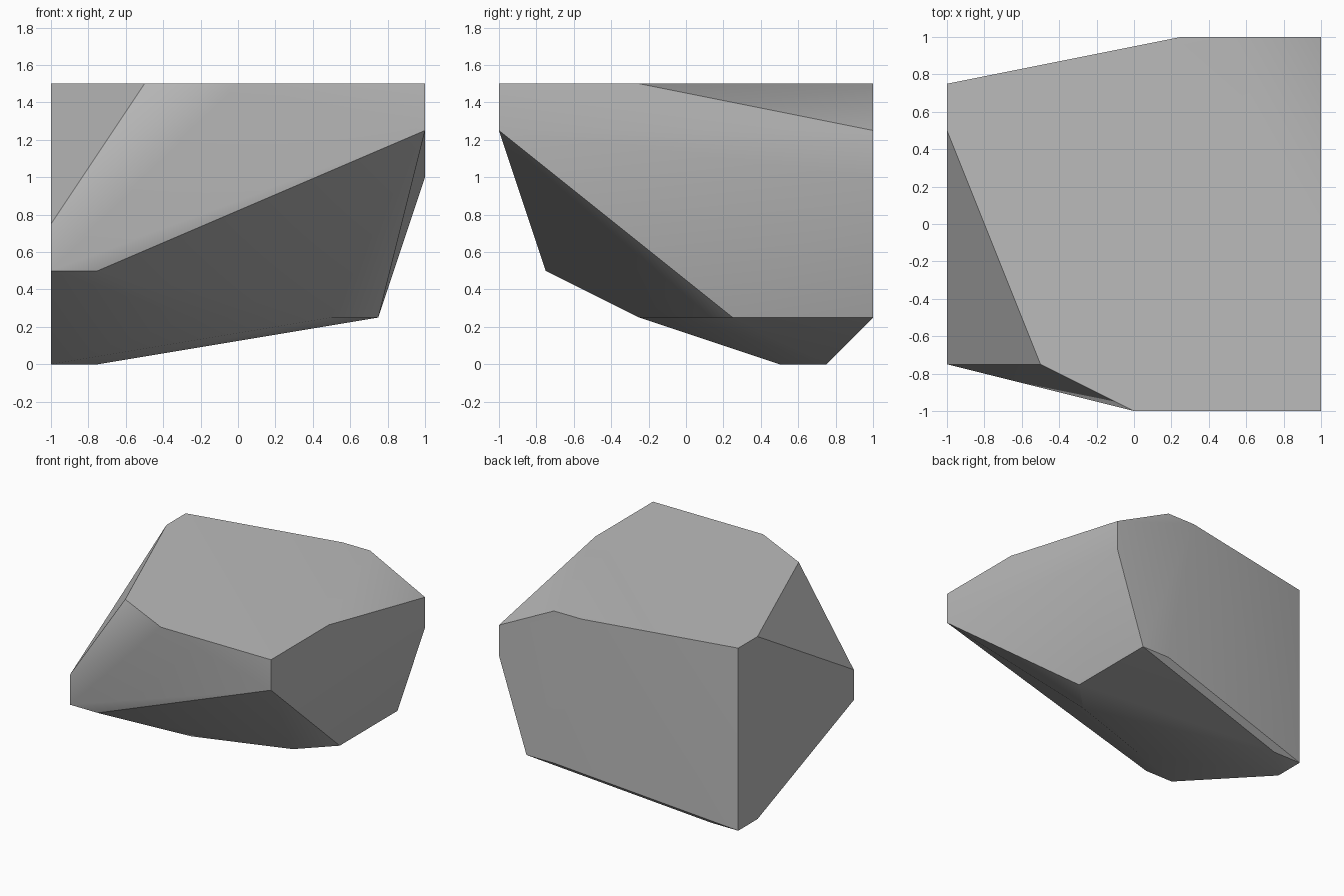
import bpy
import bmesh
from math import radians

default_cube = bpy.data.objects.get("Cube")
if default_cube:
    bpy.data.objects.remove(default_cube, do_unlink=True)


def make_material(name, colour):
    material = bpy.data.materials.new(name)
    material.use_nodes = True
    material.diffuse_color = colour
    shader = material.node_tree.nodes["Principled BSDF"]
    shader.inputs["Base Color"].default_value = colour
    shader.inputs["Roughness"].default_value = 0.9
    return material


# Corner outlines (x, y) of the boulder, on a quarter-unit grid
GRID = 0.25
foot = [(-4, 2), (-4, 3), (-3, 3)]
underside = [(-1, -1), (2, 0), (3, 1), (3, 4), (2, 4)]
front_lip = [(-4, -3), (-3, -3)]
front_notch = [(-4, -3)]
back_corner = [(4, 4)]
shoulder = [(4, -4), (4, 4)]
crown = [(-4, 3), (-4, 2), (-2, -3), (0, -4), (4, -4), (4, -1), (2, 4), (1, 4)]

# Each outline sits one grid step above the previous one
levels = [foot, underside, front_lip, front_notch, back_corner, shoulder, crown]


def build_boulder(name, levels, material):
    bm = bmesh.new()
    for height, outline in enumerate(levels):
        for x, y in outline:
            bm.verts.new((x * GRID, y * GRID, height * GRID))

    # Wrap the corners in a convex skin and merge its coplanar facets
    bmesh.ops.convex_hull(bm, input=bm.verts)
    bmesh.ops.dissolve_limit(bm, angle_limit=radians(0.5),
                             verts=bm.verts, edges=bm.edges)
    bmesh.ops.recalc_face_normals(bm, faces=bm.faces)

    mesh = bpy.data.meshes.new(name)
    bm.to_mesh(mesh)
    bm.free()
    mesh.materials.append(material)
    boulder = bpy.data.objects.new(name, mesh)
    bpy.context.collection.objects.link(boulder)
    return boulder


stone_grey = make_material("stone grey", (0.5, 0.5, 0.5, 1))
boulder = build_boulder("boulder", levels, stone_grey)

# Soften shallow facets, keep the strong ridges crisp
bpy.ops.object.select_all(action="DESELECT")
boulder.select_set(True)
bpy.context.view_layer.objects.active = boulder
bpy.ops.object.shade_smooth_by_angle(angle=radians(30))
